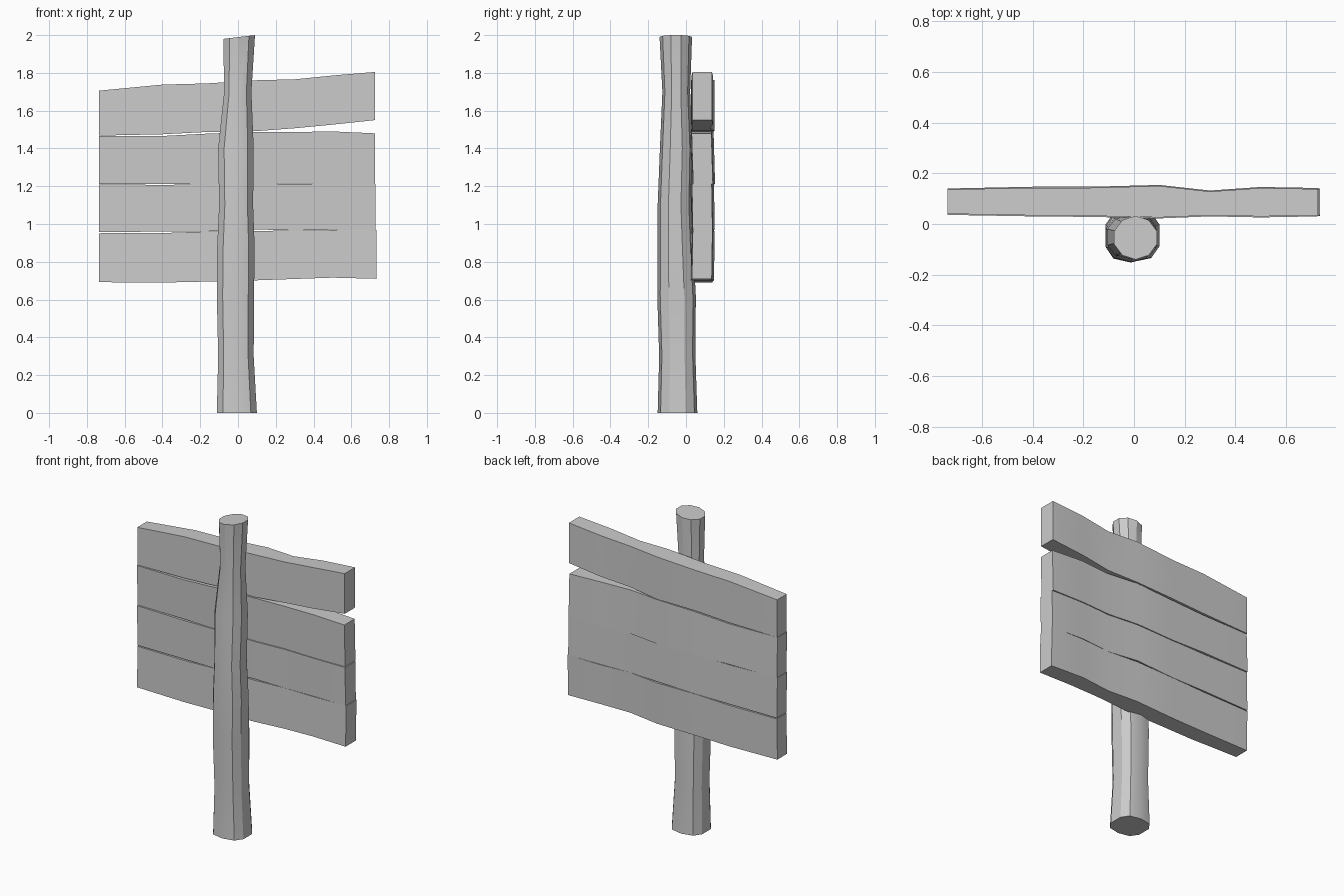
import bpy, bmesh, math


def loft(name, rings, angle):
    """Skin a list of matching closed rings and cap both ends."""
    bm = bmesh.new()
    loops = [[bm.verts.new(p) for p in ring] for ring in rings]
    n = len(loops[0])
    for a, b in zip(loops, loops[1:]):
        for i in range(n):
            j = (i + 1) % n
            bm.faces.new((a[i], a[j], b[j], b[i]))
    bm.faces.new(loops[0])
    bm.faces.new(loops[-1])
    bmesh.ops.recalc_face_normals(bm, faces=bm.faces)
    me = bpy.data.meshes.new(name)
    bm.to_mesh(me)
    bm.free()
    ob = bpy.data.objects.new(name, me)
    bpy.context.collection.objects.link(ob)
    bpy.ops.object.select_all(action='DESELECT')
    ob.select_set(True)
    bpy.context.view_layer.objects.active = ob
    bpy.ops.object.shade_smooth_by_angle(angle=math.radians(angle))
    return ob


# Post: z, left, right, front, back, squareness
post = [
    (0.00, -0.112, 0.100, -0.150, 0.060, 0.75),
    (0.30, -0.105, 0.083, -0.142, 0.050, 0.78),
    (0.62, -0.112, 0.085, -0.152, 0.052, 0.78),
    (0.88, -0.110, 0.088, -0.150, 0.038, 0.80),
    (1.10, -0.100, 0.080, -0.150, 0.030, 0.85),
    (1.40, -0.105, 0.083, -0.138, 0.035, 0.85),
    (1.70, -0.073, 0.071, -0.125, 0.022, 0.95),
    (2.00, -0.078, 0.090, -0.140, 0.032, 1.00),
]
rings = []
for z, l, r, f, b, e in post:
    ring = []
    for k in range(10):
        t = math.radians(18 + 36 * k)
        c, s = math.cos(t), math.sin(t)
        c = math.copysign(abs(c) ** e, c) / math.cos(math.radians(18)) ** e
        s = math.copysign(abs(s) ** e, s)
        top = 0.01 * c if z == 2 else 0
        ring.append(((l + r) / 2 + c * (r - l) / 2, (f + b) / 2 + s * (b - f) / 2,
                     z - 0.01 + top if z == 2 else z))
    rings.append(ring)
loft("post", rings, 30)

# Planks: bottom and top heights at shared stations along x
xs = [-0.735, -0.40, -0.17, 0.10, 0.30, 0.50, 0.725]
front = [0.040, 0.034, 0.032, 0.026, 0.034, 0.030, 0.034]
back = [0.136, 0.143, 0.143, 0.150, 0.128, 0.142, 0.138]
planks = {
    "plank_top": ([1.468, 1.475, 1.487, 1.492, 1.507, 1.526, 1.550],
                  [1.706, 1.738, 1.744, 1.761, 1.766, 1.786, 1.805]),
    "plank_upper": ([1.212, 1.213, 1.209, 1.212, 1.214, 1.212, 1.213],
                    [1.466, 1.466, 1.478, 1.488, 1.487, 1.490, 1.480]),
    "plank_lower": ([0.957, 0.960, 0.961, 0.971, 0.966, 0.970, 0.966],
                    [1.210, 1.207, 1.210, 1.211, 1.213, 1.213, 1.211]),
    "plank_bottom": ([0.692, 0.690, 0.695, 0.702, 0.709, 0.716, 0.710],
                     [0.951, 0.952, 0.960, 0.963, 0.966, 0.967, 0.967]),
}
for i, (name, (lo, hi)) in enumerate(planks.items()):
    dy = (0.0, 0.004, 0.002, -0.002)[i]
    dx = (0.0, 0.0, 0.004, 0.008)[i]
    rings = []
    for k, (x, f, b, z0, z1) in enumerate(zip(xs, front, back, lo, hi)):
        if k == len(xs) - 1:
            x += dx
        rings.append([(x, f + dy, z0), (x, b + dy, z0),
                      (x, b - dy, z1), (x, f - dy, z1)])
    loft(name, rings, 40)
